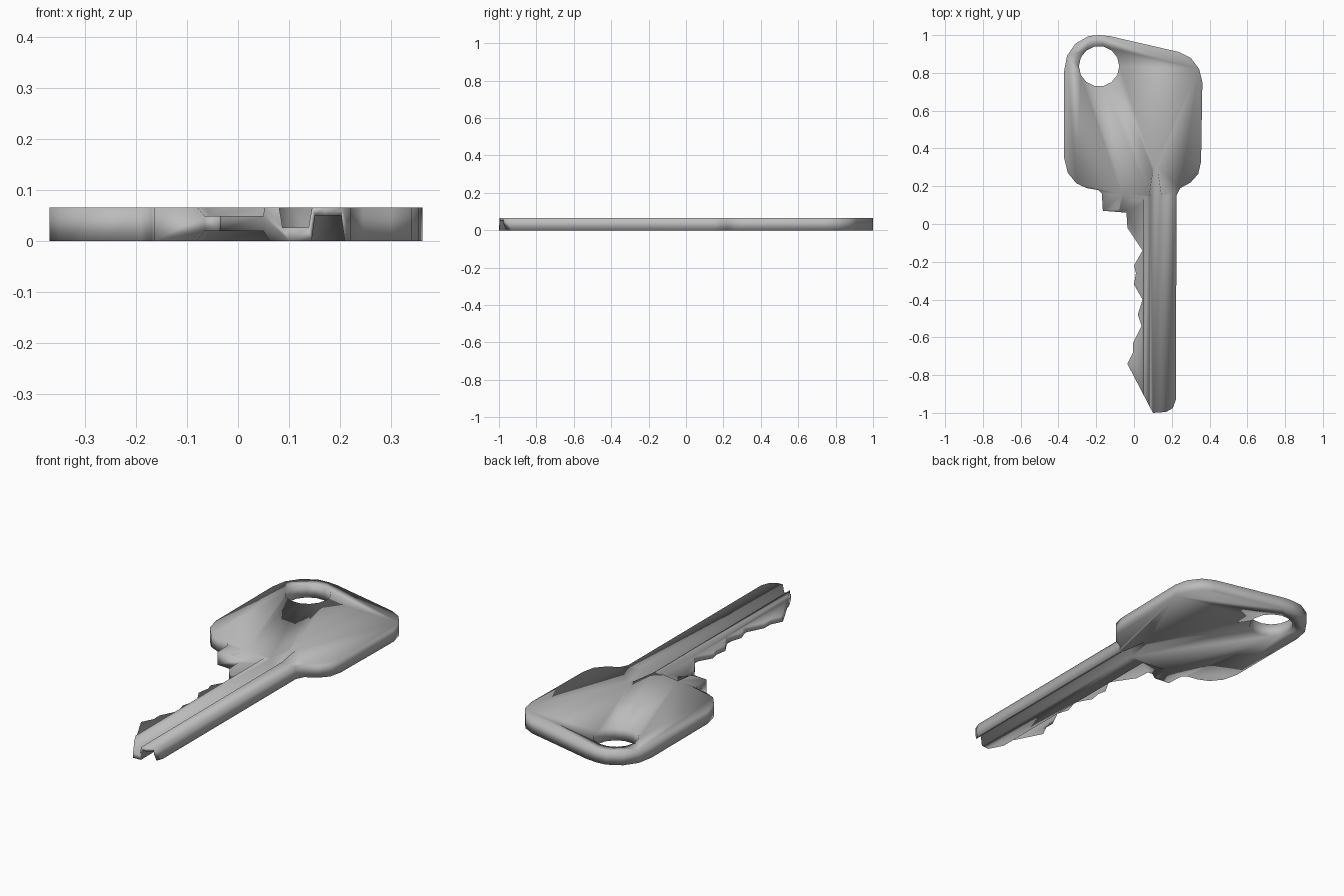
import bpy
import bmesh
from math import cos, sin, tau

default_cube = bpy.data.objects.get("Cube")
if default_cube:
    bpy.data.objects.remove(default_cube, do_unlink=True)

THICK = 0.066
MARGIN = 0.01


def make_material(name, colour):
    material = bpy.data.materials.new(name)
    material.use_nodes = True
    material.diffuse_color = colour
    material.node_tree.nodes["Principled BSDF"].inputs["Base Color"].default_value = colour
    return material


def loft(name, rings):
    """Closed solid through a list of rings with equal point counts."""
    bm = bmesh.new()
    loops = [[bm.verts.new(point) for point in ring] for ring in rings]
    count = len(loops[0])
    for lower, upper in zip(loops, loops[1:]):
        for i in range(count):
            j = (i + 1) % count
            bm.faces.new((lower[i], lower[j], upper[j], upper[i]))
    bm.faces.new(loops[0][::-1])
    bm.faces.new(loops[-1])
    bmesh.ops.recalc_face_normals(bm, faces=bm.faces)
    mesh = bpy.data.meshes.new(name)
    bm.to_mesh(mesh)
    bm.free()
    obj = bpy.data.objects.new(name, mesh)
    bpy.context.collection.objects.link(obj)
    return obj


def flat_ring(points, z):
    return [(x, y, z) for x, y in points]


def cut(target, cutter):
    """Subtract the cutter from the target and discard it."""
    cutter.hide_render = True
    modifier = target.modifiers.new(cutter.name, "BOOLEAN")
    modifier.operation = "DIFFERENCE"
    modifier.solver = "EXACT"
    modifier.object = cutter
    bpy.context.view_layer.objects.active = target
    bpy.ops.object.modifier_apply(modifier=modifier.name)
    bpy.data.objects.remove(cutter, do_unlink=True)


def groove(name, centre, half, floor, surface, side):
    """Trapezoid channel along the blade that runs out on the bow."""
    rings = []
    outer = surface + side * MARGIN
    for y, width, bottom in ((-1.1, half, floor), (0.15, half, floor),
                             (0.31, 0.01, surface + side * 0.002)):
        rings.append([(centre - width, y, outer), (centre + width, y, outer),
                      (centre + width * 0.75, y, bottom), (centre - width * 0.75, y, bottom)])
    return loft(name, rings)


def recess(name, floor, surface, side, slope):
    """Thins the toothed edge, with a sloped wall at the shoulder."""
    outer = surface + side * MARGIN
    wall = 0.05 + slope
    rim = [(wall, -1.1), (wall, 0.15), (-0.07, 0.17), (-0.09, 0.05), (-0.2, 0.04), (-0.2, -1.1)]
    base = [(0.05, -1.1), (0.05, 0.12), (-0.055, 0.14), (-0.07, 0.03), (-0.2, 0.02), (-0.2, -1.1)]
    return loft(name, [flat_ring(base, floor), flat_ring(rim, outer)])


# Outline pieces: blade tip, bow and toothed edge
tip = [(0.1, -1), (0.17, -0.995), (0.205, -0.975), (0.222, -0.93)]
bow = [(0.225, 0.15), (0.245, 0.19), (0.3, 0.22), (0.34, 0.265), (0.355, 0.33),
       (0.362, 0.75), (0.345, 0.82), (0.3, 0.88), (0.24, 0.91),
       (-0.13, 0.995), (-0.185, 1), (-0.24, 0.995), (-0.31, 0.955), (-0.355, 0.89),
       (-0.37, 0.81), (-0.37, 0.35), (-0.35, 0.27), (-0.305, 0.215), (-0.25, 0.19),
       (-0.19, 0.18), (-0.17, 0.16)]
shoulder = [(-0.165, 0.07), (-0.04, 0.06)]
teeth = [(-0.035, -0.02), (0.045, -0.14), (0, -0.22), (0.01, -0.26), (0, -0.32),
         (0.045, -0.4), (0.02, -0.48), (0.04, -0.54), (-0.005, -0.63),
         (-0.005, -0.68), (-0.035, -0.74)]
outline = tip + bow + shoulder + teeth
key = loft("key_body", [flat_ring(outline, 0), flat_ring(outline, THICK)])

# Ring hole through the bow
sides = 14
circle = [(-0.185 + 0.107 * cos(tau * i / sides), 0.835 + 0.107 * sin(tau * i / sides))
          for i in range(sides)]
cut(key, loft("ring_hole", [flat_ring(circle, -MARGIN), flat_ring(circle, THICK + MARGIN)]))

# Thin toothed edge and the offset grooves on both faces
cut(key, recess("upper_recess", 0.049, THICK, 1, 0.002))
cut(key, recess("lower_recess", 0.02, 0, -1, 0.018))
cut(key, groove("upper_groove", 0.113, 0.034, 0.027, THICK, 1))
cut(key, groove("lower_groove", 0.177, 0.034, 0.05, 0, -1))

# One worn metal finish, shaded smooth
key.data.materials.clear()
key.data.materials.append(make_material("grey metal", (0.5, 0.5, 0.5, 1)))
for polygon in key.data.polygons:
    polygon.material_index = 0
    polygon.use_smooth = True
